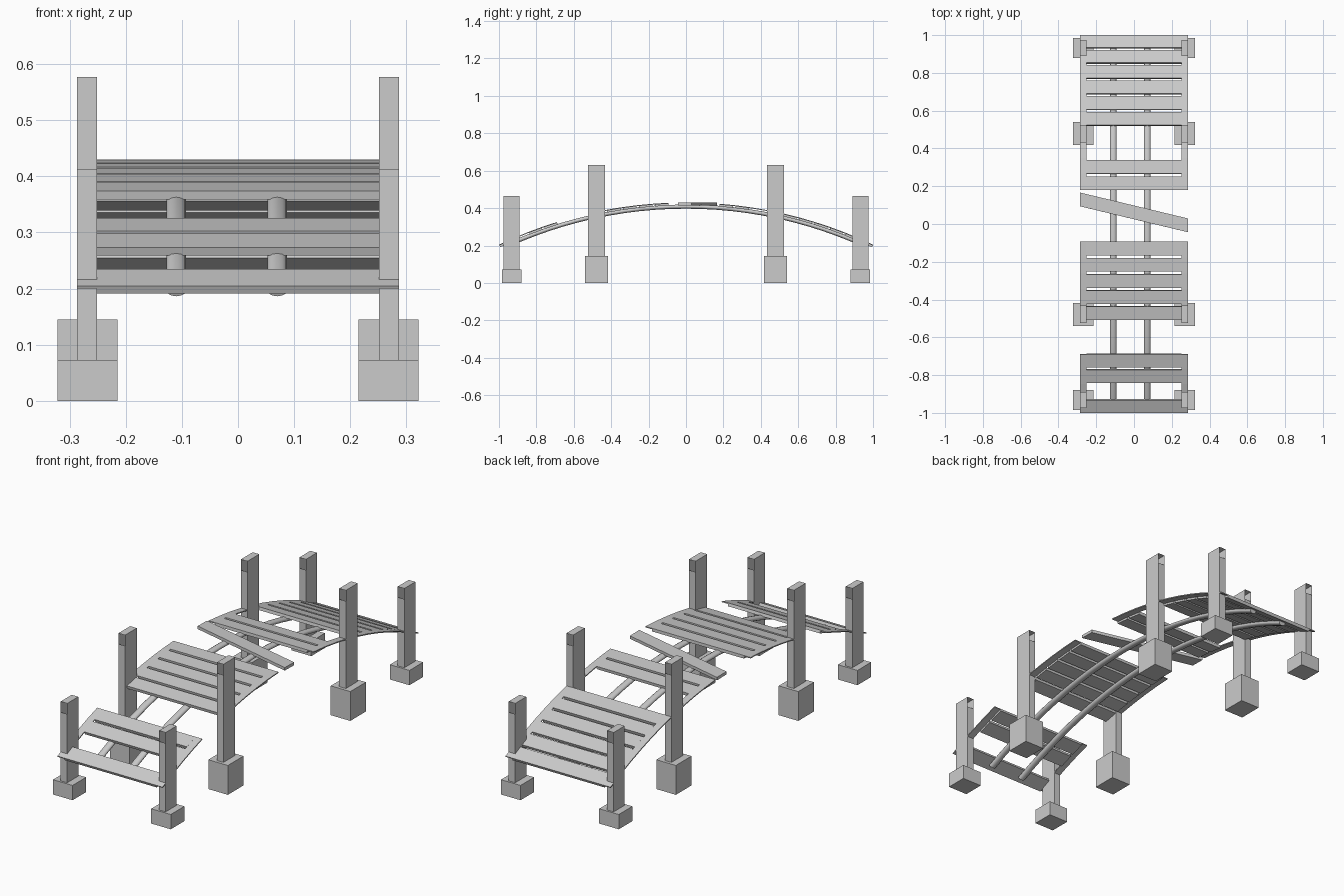
import bpy
import math

if "Cube" in bpy.data.objects:
    bpy.data.objects.remove(bpy.data.objects["Cube"])

R = 2.33                      # radius of the deck arc (top surface)
ZC = 0.43 - R                 # centre height of the arc
END = math.asin(1 / R)        # half angle of the deck
PITCH, WIDTH = 0.0867, 0.0727


def make(name, verts, faces):
    me = bpy.data.meshes.new(name)
    me.from_pydata(verts, [], faces)
    me.update()
    ob = bpy.data.objects.new(name, me)
    bpy.context.scene.collection.objects.link(ob)
    return ob


def sweep(name, profile, t0, t1, n):
    """Sweep an (x, radial offset) profile along the arc from angle t0 up to t1."""
    verts, faces, k = [], [], len(profile)
    for i in range(n + 1):
        t = t0 + (t1 - t0) * i / n
        verts += [(x, (R + d) * math.sin(t), ZC + (R + d) * math.cos(t)) for x, d in profile]
    for i in range(n):
        for j in range(k):
            a, b = i * k + j, i * k + (j + 1) % k
            faces.append((a, a + k, b + k, b))
    faces += [tuple(range(k)), tuple(range(n * k + k - 1, n * k - 1, -1))]
    return make(name, verts, faces)


def rect(x0, x1, d0, d1):
    return [(x0, d0), (x1, d0), (x1, d1), (x0, d1)]


def slot(k):
    """Angles of plank slot k, counted from the back end."""
    return END - (k * PITCH + WIDTH) / R, END - k * PITCH / R


def box(name, x0, x1, y0, y1, z0, z1):
    v = [(x, y, z) for z in (z0, z1) for x, y in ((x0, y0), (x1, y0), (x1, y1), (x0, y1))]
    return make(name, v, [(3, 2, 1, 0), (4, 5, 6, 7), (0, 1, 5, 4),
                          (1, 2, 6, 5), (2, 3, 7, 6), (3, 0, 4, 7)])


# deck planks, with the missing slots left open
for k in [0, 1, 2, 3, 4, 5, 8, 9, 13, 14, 15, 16, 17, 20, 21, 23]:
    sweep(f"plank_{k}", rect(-0.252, 0.252, -0.015, 0), *slot(k), 1)

# loose plank lying askew
loose = sweep("loose_plank", rect(-0.286, 0.286, -0.015, 0), *slot(11), 1)
for v in loose.data.vertices:
    v.co.y += 0.018 - 0.24 * v.co.x

# thin edge strips joining the planks on both sides
for first, last in ((0, 9), (13, 17), (20, 23)):
    for x0, x1 in ((-0.287, -0.252), (0.252, 0.287)):
        sweep(f"edge_strip_{first}", rect(x0, x1, -0.005, 0),
              slot(last)[0], slot(first)[1], last - first + 1)

# two rounded support poles under the deck
pole_end = math.asin(0.975 / R)
for x in (-0.11, 0.07):
    ring = [(x + 0.0175 * math.cos(a), -0.022 + 0.011 * math.sin(a))
            for a in (i * math.tau / 12 for i in range(12))]
    pole = sweep("support_pole", ring, -pole_end, pole_end, 24)
    pole.data.shade_smooth()
    pole.data.set_sharp_from_angle(angle=math.radians(50))


# posts with block footings; the top of each post is open front to back
def post(name, sx, y0, y1, top):
    x0, x1, slot_z = sorted((sx * 0.251, sx * 0.287)) + [top - 0.053]
    v = [(x, y, z) for z in (0.05, slot_z, top)
         for x, y in ((x0, y0), (x1, y0), (x1, y1), (x0, y1))]
    make(name, v, [(3, 2, 1, 0), (8, 9, 10, 11),
                   (0, 1, 5, 4), (1, 2, 6, 5), (2, 3, 7, 6), (3, 0, 4, 7),
                   (5, 6, 10, 9), (7, 4, 8, 11)])


for sx in (-1, 1):
    for sy in (-1, 1):
        for label, yc, hw, fw, base, top in (("short", 0.932, 0.043, 0.053, 0.073, 0.465),
                                             ("tall", 0.478, 0.046, 0.061, 0.145, 0.63)):
            y = sy * yc
            post(f"{label}_post", sx, y - hw, y + hw, top)
            xa, xb = sorted((sx * 0.215, sx * 0.322))
            box(f"{label}_footing", xa, xb, y - fw, y + fw, 0, base)
